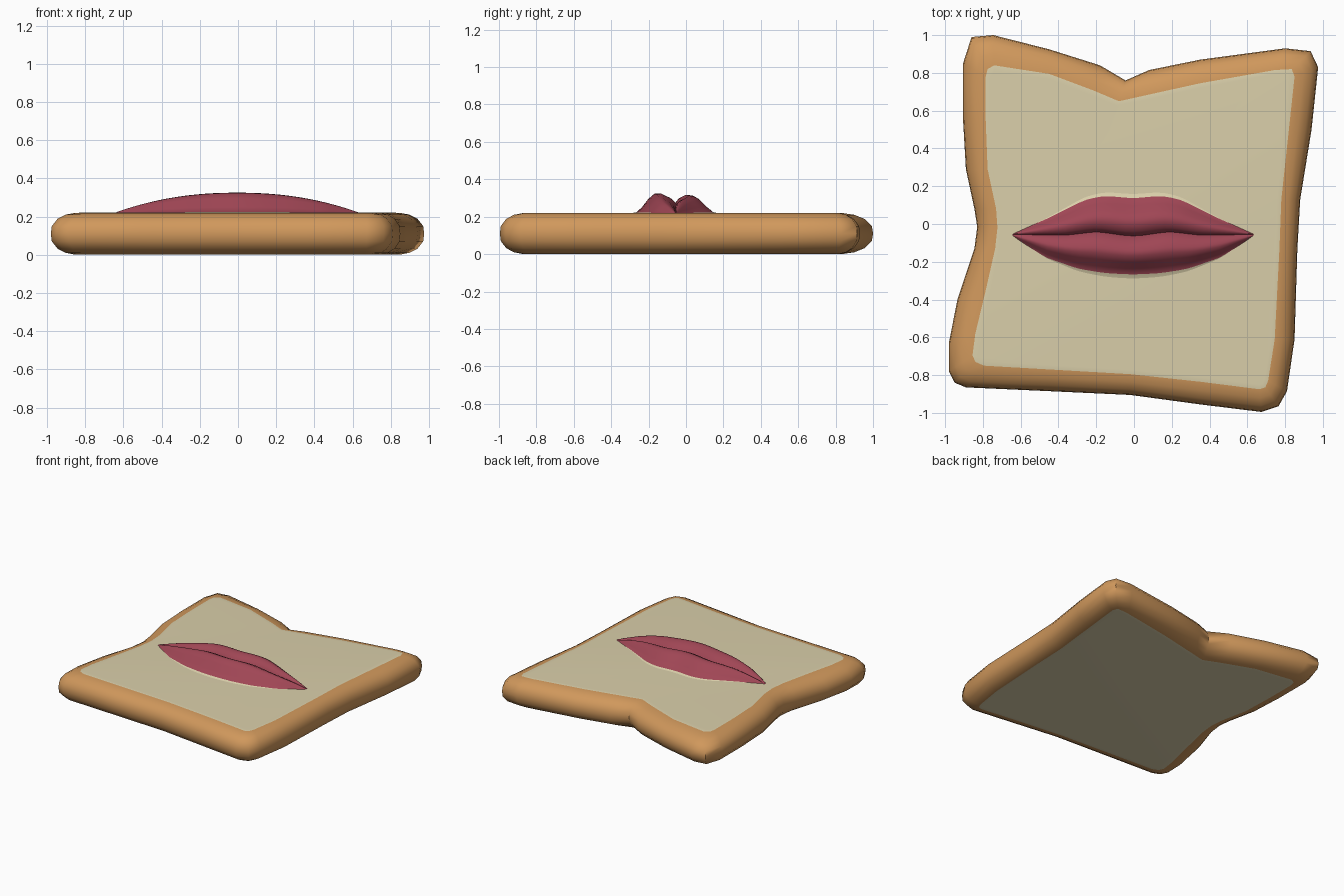
import bpy, math

if "Cube" in bpy.data.objects:
    bpy.data.objects.remove(bpy.data.objects["Cube"])


def material(name, r, g, b):
    lin = lambda c: ((c / 255 + 0.055) / 1.055) ** 2.4
    m = bpy.data.materials.new(name)
    m.diffuse_color = (lin(r), lin(g), lin(b), 1)
    m.use_nodes = True
    m.node_tree.nodes["Principled BSDF"].inputs["Base Color"].default_value = m.diffuse_color
    return m


CRUST = material("crust_brown", 208, 152, 92)
CREAM = material("bread_cream", 218, 207, 170)
LIP = material("lip_red", 160, 70, 85)


def build(name, verts, faces, slots, mats, angle):
    me = bpy.data.meshes.new(name)
    me.from_pydata(verts, [], faces)
    for m in mats:
        me.materials.append(m)
    for p, s in zip(me.polygons, slots):
        p.material_index = s
    ob = bpy.data.objects.new(name, me)
    bpy.context.collection.objects.link(ob)
    bpy.ops.object.select_all(action='DESELECT')
    ob.select_set(True)
    bpy.context.view_layer.objects.active = ob
    bpy.ops.object.shade_smooth_by_angle(angle=math.radians(angle))
    return ob


# bread slice: outer crust outline and crumb outline, clockwise from top left
OUTER = [(-.86, .99), (-.745, 1), (-.45, .925), (-.18, .84), (-.045, .76), (.08, .815),
         (.35, .87), (.8, .93), (.935, .915), (.975, .83), (.94, .5), (.88, .13),
         (.865, -.13), (.85, -.61), (.81, -.885), (.765, -.965), (.675, -.995),
         (.35, -.955), (-.02, -.905), (-.45, -.885), (-.89, -.865), (-.95, -.84),
         (-.98, -.78), (-.98, -.63), (-.935, -.4), (-.845, -.13), (-.83, -.015),
         (-.845, .08), (-.89, .29), (-.905, .55), (-.905, .85)]
INNER = [(-.775, .82), (-.74, .84), (-.45, .795), (-.21, .705), (-.08, .65), (.055, .68),
         (.35, .745), (.745, .815), (.835, .82), (.85, .78), (.82, .5), (.78, .13),
         (.77, -.13), (.745, -.61), (.71, -.83), (.695, -.865), (.665, -.875),
         (.35, -.835), (-.02, -.795), (-.45, -.77), (-.795, -.75), (-.84, -.73),
         (-.855, -.695), (-.84, -.58), (-.787, -.36), (-.735, -.13), (-.723, -.02),
         (-.73, .08), (-.775, .29), (-.785, .55), (-.785, .78)]
# crust section: (outer-to-crumb fraction, height from mid plane); past 1 is crumb
half = [(0, 0), (.04, .04), (.28, .078), (.62, .1), (1, .109), (1.2, .11)]
section = [(t, -h) for t, h in half[:0:-1]] + half
n, rows = len(OUTER), len(section)
verts = [(a[0] + (b[0] - a[0]) * t, a[1] + (b[1] - a[1]) * t, .11 + h)
         for t, h in section for a, b in zip(OUTER, INNER)]
faces, slots = [], []
for r in range(rows - 1):
    for i in range(n):
        j = (i + 1) % n
        faces.append((r * n + j, r * n + i, (r + 1) * n + i, (r + 1) * n + j))
        slots.append(1 if r in (0, rows - 2) else 0)
faces += [tuple(range(n)), tuple(reversed(range((rows - 1) * n, rows * n)))]
slots += [1, 1]
build("bread_slice", verts, faces, slots, [CRUST, CREAM], 50)


# lips: mirrored outline curves, given as (distance from middle, y)
UPPER = [(0, .135), (.06, .141), (.145, .15), (.25, .13), (.44, .035), (.645, -.055)]
SEAM = [(0, -.067), (.19, -.04), (.36, -.06), (.645, -.055)]
LOWER = [(0, -.268), (.15, -.26), (.29, -.237), (.46, -.178), (.6, -.09), (.645, -.058)]


def lerp(curve, x):
    x = abs(x)
    for (x0, y0), (x1, y1) in zip(curve, curve[1:]):
        if x <= x1:
            return y0 + (y1 - y0) * (x - x0) / (x1 - x0)
    return curve[-1][1]


def soft(curve, x, d):
    return sum(lerp(curve, x + d * k / 3) for k in range(-3, 4)) / 7


# lip section: (edge-to-seam fraction, relative height)
UP = [(0, .05), (.2, .36), (.4, .74), (.55, .9), (.7, .92), (.88, .75), (.96, .55)]
LOW = [(0, .05), (.15, .3), (.32, .72), (.48, .98), (.62, 1), (.82, .8), (.95, .55)]
cols, verts = 48, []
for c in range(cols + 1):
    t = math.sin((c / cols - .5) * math.pi) * .998
    x, d = t * .645, .05 * (1 - abs(t))
    u, s, l = (soft(k, x, d) for k in (UPPER, SEAM, LOWER))
    rise, skirt = .107 * (1 - abs(t) ** 2.2), .06 * (1 - t * t)
    line = [(l - skirt, -.004)] + [(l + (s - l) * f, h * rise) for f, h in LOW]
    line += [(s, .38 * rise)] + [(u + (s - u) * f, h * rise) for f, h in UP[::-1]]
    line += [(u + skirt, -.004)]
    verts += [(x - .005, y, .218 + z) for y, z in line]
k = len(UP) + len(LOW) + 3
faces, slots = [], []
for c in range(cols):
    for r in range(k - 1):
        a = c * k + r
        faces.append((a, a + k, a + k + 1, a + 1))
        slots.append(1 if r in (0, k - 2) else 0)
build("lips", verts, faces, slots, [LIP, CREAM], 60)
